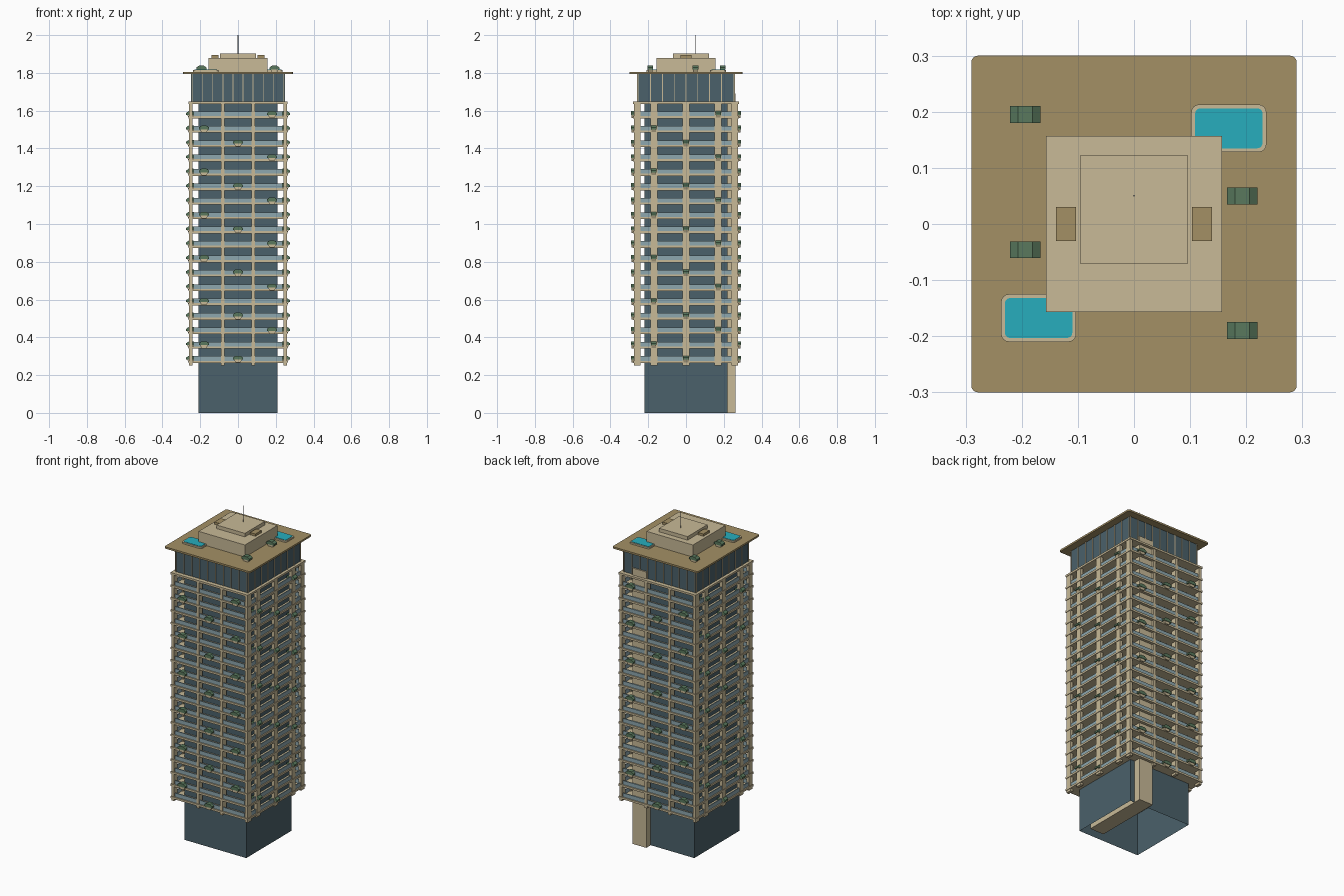
import bpy, bmesh, math
from mathutils import Matrix, Vector

if "Cube" in bpy.data.objects:
    bpy.data.objects.remove(bpy.data.objects["Cube"])


def mat(name, r, g, b):
    m = bpy.data.materials.new(name)
    m.diffuse_color = (r, g, b, 1)
    m.use_nodes = True
    m.node_tree.nodes["Principled BSDF"].inputs["Base Color"].default_value = m.diffuse_color
    return m


GLASS = mat("dark_glass", .07, .12, .145)
BEIGE = mat("beige_concrete", .58, .49, .31)
ROOF = mat("roof_tan", .37, .28, .13)
WATER = mat("pool_water", .02, .42, .51)
GREEN = mat("foliage", .1, .19, .11)
RAIL = mat("rail_glass", .27, .39, .43)
METAL = mat("metal", .2, .2, .2)


def finish(bm, name, material):
    bmesh.ops.recalc_face_normals(bm, faces=bm.faces)
    me = bpy.data.meshes.new(name)
    bm.to_mesh(me)
    bm.free()
    ob = bpy.data.objects.new(name, me)
    bpy.context.collection.objects.link(ob)
    me.materials.append(material)
    return ob


# One object from boxes given as (x0, x1, y0, y1, z0, z1)
def boxes(name, items, material):
    bm = bmesh.new()
    for x0, x1, y0, y1, z0, z1 in items:
        m = Matrix.Translation(((x0 + x1) / 2, (y0 + y1) / 2, (z0 + z1) / 2))
        m = m @ Matrix.Diagonal((x1 - x0, y1 - y0, z1 - z0, 1))
        bmesh.ops.create_cube(bm, size=1, matrix=m)
    return finish(bm, name, material)


# Plan outline with rounded corners, extruded upward
def rounded(name, x0, x1, y0, y1, z0, z1, r, material):
    bm = bmesh.new()
    pts = []
    for i, (cx, cy) in enumerate([(x1 - r, y1 - r), (x0 + r, y1 - r),
                                  (x0 + r, y0 + r), (x1 - r, y0 + r)]):
        for k in range(5):
            a = math.pi / 2 * (i + k / 4)
            pts.append(bm.verts.new((cx + r * math.cos(a), cy + r * math.sin(a), z0)))
    f = bm.faces.new(pts)
    ext = bmesh.ops.extrude_face_region(bm, geom=[f], use_keep_orig=True)
    top = [v for v in ext["geom"] if isinstance(v, bmesh.types.BMVert)]
    bmesh.ops.translate(bm, verts=top, vec=(0, 0, z1 - z0))
    return finish(bm, name, material)


# Front-facing profile extruded in y, copied to every position
def profiles(name, pts, depth, places, material):
    bm = bmesh.new()
    for p in places:
        p = Vector(p)
        a = [bm.verts.new(p + Vector((x, -depth / 2, z))) for x, z in pts]
        b = [bm.verts.new(p + Vector((x, depth / 2, z))) for x, z in pts]
        bm.faces.new(a)
        bm.faces.new(b[::-1])
        for i in range(len(pts)):
            j = (i + 1) % len(pts)
            bm.faces.new((a[i], b[i], b[j], a[j]))
    return finish(bm, name, material)


FLOORS, Z0, STEP = 18, .27, .0762
levels = [Z0 + STEP * i for i in range(FLOORS + 1)]

# Glass core, open underneath, and the service shaft running through it
core = boxes("glass_core", [(-.21, .21, -.22, .22, 0, 1.64)], GLASS)
bm = bmesh.new()
bm.from_mesh(core.data)
bmesh.ops.delete(bm, geom=[f for f in bm.faces if f.normal.z < -.9], context='FACES')
bm.to_mesh(core.data)
bm.free()
boxes("service_shaft", [(.085, .18, -.163, .263, 0, 1.69)], BEIGE)

# Balcony slabs
boxes("balcony_slabs", [(-.262, .262, -.28, .28, z - .006, z + .006) for z in levels], BEIGE)

# Glass balustrades on all four sides
rails = []
for z in levels[:-1]:
    for s in (-1, 1):
        rails.append((-.235, .235, s * .27 - .003, s * .27 + .003, z + .006, z + .03))
        rails.append((s * .252 - .003, s * .252 + .003, -.24, .24, z + .006, z + .03))
boxes("balcony_glass_rails", rails, RAIL)

# Vertical fins around the balconies
fins = []
for s in (-1, 1):
    for x in (-.25, -.08, .08, .25):
        fins.append((x - .009, x + .009, s * .258 - .018, s * .258 + .018, .25, 1.64))
    for y in (-.17, 0, .17):
        fins.append((s * .25 - .009, s * .25 + .009, y - .018, y + .018, .25, 1.64))
boxes("vertical_fins", fins, BEIGE)

# Penthouse with mullions
boxes("penthouse", [(-.245, .245, -.255, .255, 1.64, 1.797)], GLASS)
mull = []
for s in (-1, 1):
    for i in range(10):
        x = -.24 + .48 * i / 9
        mull.append((x - .002, x + .002, s * .256 - .003, s * .256 + .003, 1.645, 1.797))
    for i in range(9):
        y = -.25 + .5 * i / 8
        mull.append((s * .246 - .003, s * .246 + .003, y - .002, y + .002, 1.645, 1.797))
boxes("penthouse_mullions", mull, BEIGE)

# Roof deck, plant room, vents and mast
rounded("roof_deck", -.29, .29, -.30, .30, 1.795, 1.806, .012, ROOF)
boxes("plant_room", [(-.157, .157, -.157, .157, 1.806, 1.88)], BEIGE)
boxes("plant_room_upper", [(-.096, .096, -.07, .122, 1.88, 1.902)], BEIGE)
boxes("roof_vents", [(s * .121 - .018, s * .121 + .018, -.03, .03, 1.88, 1.894)
                     for s in (-1, 1)], ROOF)
bm = bmesh.new()
bmesh.ops.create_cone(bm, cap_ends=True, segments=8, radius1=.0015, radius2=.0015,
                      depth=.1, matrix=Matrix.Translation((0, .05, 1.95)))
finish(bm, "roof_mast", METAL)

# Two pools
for n, (x0, x1, y0, y1) in (("back", (.102, .236, .128, .213)),
                            ("front", (-.237, -.103, -.21, -.125))):
    rounded(n + "_pool_rim", x0, x1, y0, y1, 1.806, 1.815, .014, BEIGE)
    rounded(n + "_pool_water", x0 + .007, x1 - .007, y0 + .007, y1 - .007,
            1.808, 1.817, .009, WATER)

# Planters staggered up the facades and on the roof
spots = [(-.194, .195, 1.806), (-.194, -.046, 1.806), (.193, .05, 1.806), (.193, -.19, 1.806)]
for i, z in enumerate(levels[:-1]):
    o = (0, -1, 1)[i % 3]
    for s in (-1, 1):
        spots.append((o * .18, s * .276, z))
        spots.append((s * .248, o * .17, z))
profiles("planter_pots", [(-.013, -.004), (.013, -.004), (.022, .014), (-.022, .014)],
         .024, spots, BEIGE)
profiles("planter_foliage", [(-.027, .012), (.027, .012), (.027, .022), (.013, .032),
                             (-.013, .032), (-.027, .022)], .03, spots, GREEN)
